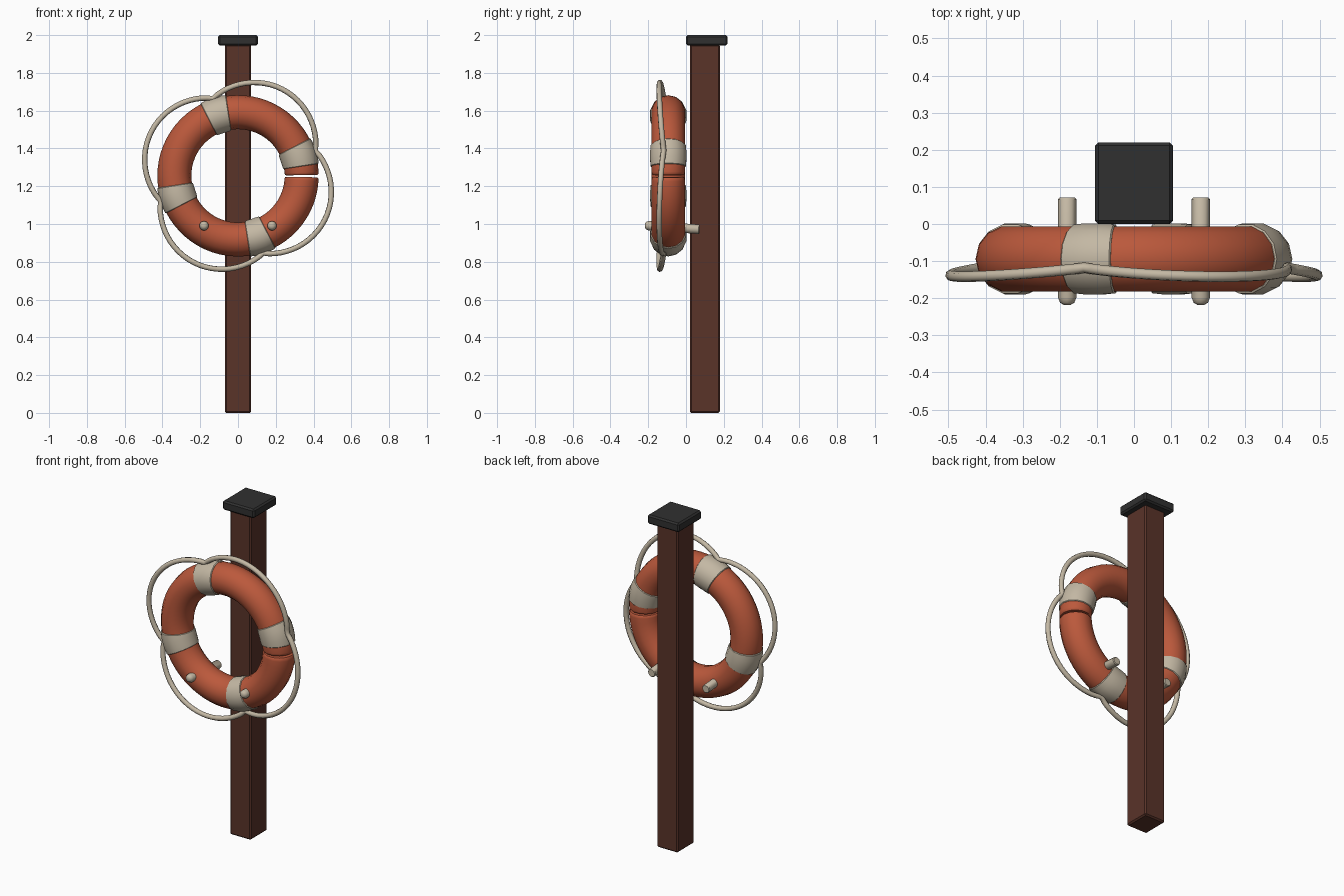
import bpy, bmesh, math
from mathutils import Vector

if "Cube" in bpy.data.objects:
    bpy.data.objects.remove(bpy.data.objects["Cube"])


def material(name, rgb):
    m = bpy.data.materials.new(name)
    m.use_nodes = True
    m.diffuse_color = (*rgb, 1)
    bsdf = m.node_tree.nodes["Principled BSDF"]
    bsdf.inputs["Base Color"].default_value = (*rgb, 1)
    bsdf.inputs["Roughness"].default_value = 0.7
    return m


WOOD = material("dark red wood", (0.10, 0.033, 0.022))
ORANGE = material("faded orange", (0.50, 0.10, 0.045))
CREAM = material("cream canvas", (0.55, 0.48, 0.37))
BLACK = material("black cap", (0.03, 0.03, 0.03))

CENTRE = Vector((0, -0.094, 1.255))
MAJOR, MINOR = 0.337, 0.09
BANDS = [18, 108, 198, 288]


def finish(bm, name, mat, angle=40):
    bmesh.ops.recalc_face_normals(bm, faces=bm.faces)
    mesh = bpy.data.meshes.new(name)
    bm.to_mesh(mesh)
    bm.free()
    mesh.materials.append(mat)
    ob = bpy.data.objects.new(name, mesh)
    bpy.context.collection.objects.link(ob)
    bpy.ops.object.select_all(action="DESELECT")
    ob.select_set(True)
    bpy.context.view_layer.objects.active = ob
    bpy.ops.object.shade_smooth_by_angle(angle=math.radians(angle))
    return ob


def box(name, mat, low, high, bevel):
    low, high = Vector(low), Vector(high)
    bm = bmesh.new()
    bmesh.ops.create_cube(bm, size=1)
    for v in bm.verts:
        v.co = (low + high) / 2 + v.co * (high - low)
    bmesh.ops.bevel(bm, geom=bm.edges[:], offset=bevel, segments=1, affect="EDGES")
    return finish(bm, name, mat, 20)


def ring_arc(name, mat, stations, sides=14):
    """Sweep a round section along (degrees, radius) stations of the ring."""
    bm = bmesh.new()
    loops = []
    for degrees, radius in stations:
        a = math.radians(degrees)
        out = Vector((math.cos(a), 0, math.sin(a)))
        loop = []
        for i in range(sides):
            b = math.tau * i / sides
            offset = out * (MAJOR + radius * math.cos(b))
            loop.append(bm.verts.new(CENTRE + offset + Vector((0, radius * math.sin(b), 0))))
        loops.append(loop)
    for p, q in zip(loops, loops[1:]):
        for i in range(sides):
            j = (i + 1) % sides
            bm.faces.new((p[i], p[j], q[j], q[i]))
    bm.faces.new(loops[0])
    bm.faces.new(loops[-1])
    return finish(bm, name, mat)


# Post and its cap
box("post", WOOD, (-0.07, 0.02, 0), (0.07, 0.18, 1.95), 0.008)
box("post_cap", BLACK, (-0.105, 0, 1.945), (0.105, 0.22, 2), 0.009)

# Float ring, split by a narrow gap on one side
body = [(3 + 353 * i / 64, MINOR) for i in range(65)]
ring_arc("float_ring", ORANGE, [(0.6, 0.083), (1.4, 0.088)] + body + [(357.8, 0.089), (358.9, 0.084)])

# Canvas bands wrapped around the ring
for n, angle in enumerate(BANDS):
    profile = [(-9.5, 0.091), (-9, 0.095), (-4, 0.098), (0, 0.098), (4, 0.098), (9, 0.095), (9.5, 0.091)]
    ring_arc(f"band_{n + 1}", CREAM, [(angle + d, r) for d, r in profile])

# Grab rope, bulging outward between the bands
curve = bpy.data.curves.new("grab_rope", "CURVE")
curve.dimensions = "3D"
curve.bevel_depth = 0.0145
curve.bevel_resolution = 2
steps = 96
spline = curve.splines.new("POLY")
spline.points.add(steps - 1)
spline.use_cyclic_u = True
spline.use_smooth = True
for i, point in enumerate(spline.points):
    swell = abs(math.sin(math.pi * 4 * i / steps)) ** 0.9
    a = math.radians(BANDS[0]) + math.tau * i / steps
    r = 0.43 + 0.085 * swell
    point.co = (r * math.cos(a), -0.118 - 0.024 * swell, CENTRE.z + r * math.sin(a), 1)
curve.materials.append(CREAM)
rope = bpy.data.objects.new("grab_rope", curve)
bpy.context.collection.objects.link(rope)

# Two pegs that carry the ring, tipped slightly up at the front
for side, x in (("left", 0.18), ("right", -0.18)):
    bm = bmesh.new()
    back, front = Vector((x, 0.071, 0.972)), Vector((x, -0.218, 0.992))
    axis = front - back
    up = Vector((0, 0, 1))
    loops = []
    for t, r in ((0, 0.021), (0.015, 0.025), (0.93, 0.025), (0.98, 0.019), (1, 0.009)):
        loops.append([bm.verts.new(back + axis * t
                      + Vector((1, 0, 0)) * r * math.cos(math.tau * i / 12)
                      + up * r * math.sin(math.tau * i / 12)) for i in range(12)])
    for p, q in zip(loops, loops[1:]):
        for i in range(12):
            j = (i + 1) % 12
            bm.faces.new((p[i], p[j], q[j], q[i]))
    bm.faces.new(loops[0])
    bm.faces.new(loops[-1])
    finish(bm, f"{side}_peg", CREAM)
